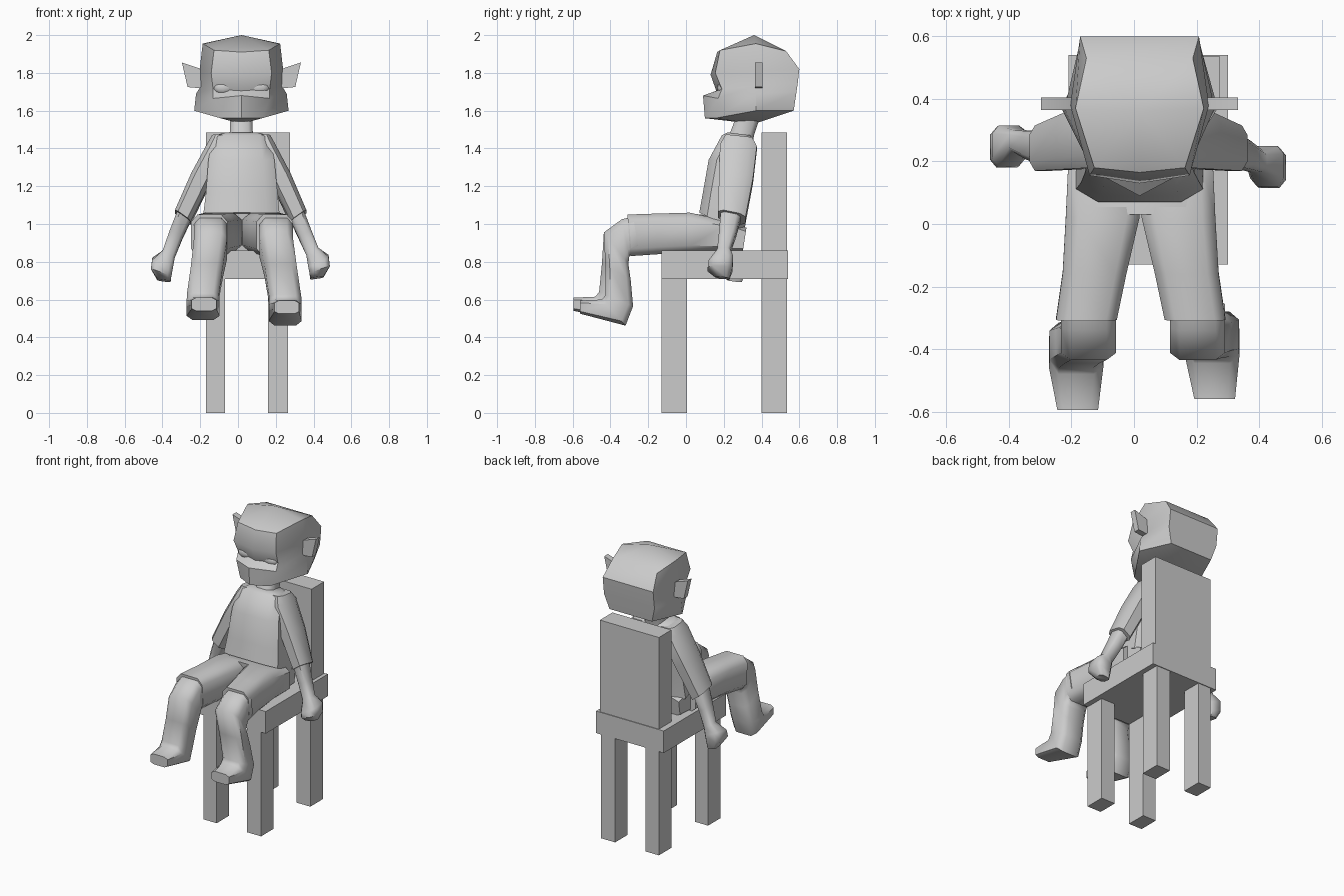
import bpy, bmesh, math

if "Cube" in bpy.data.objects:
    bpy.data.objects.remove(bpy.data.objects["Cube"])

CX = 0.018  # the figure sits slightly right of centre


def finish(name, bm, smooth=50):
    bmesh.ops.remove_doubles(bm, verts=bm.verts, dist=0.0005)
    bmesh.ops.recalc_face_normals(bm, faces=bm.faces)
    me = bpy.data.meshes.new(name)
    bm.to_mesh(me)
    bm.free()
    ob = bpy.data.objects.new(name, me)
    bpy.context.collection.objects.link(ob)
    if smooth:
        bpy.ops.object.select_all(action='DESELECT')
        ob.select_set(True)
        bpy.context.view_layer.objects.active = ob
        bpy.ops.object.shade_smooth_by_angle(angle=math.radians(smooth))
    return ob


def box(name, x0, x1, y0, y1, z0, z1):
    bm = bmesh.new()
    bmesh.ops.create_cube(bm, size=1)
    for v in bm.verts:
        v.co = ((x0 + x1) / 2 + v.co.x * (x1 - x0),
                (y0 + y1) / 2 + v.co.y * (y1 - y0),
                (z0 + z1) / 2 + v.co.z * (z1 - z0))
    return finish(name, bm, 0)


def bridge(bm, rings):
    for a, b in zip(rings, rings[1:]):
        n = len(a)
        for i in range(n):
            j = (i + 1) % n
            bm.faces.new((a[i], a[j], b[j], b[i]))


def loft(name, sections, c=0.6, smooth=50):
    """Section: x centre, half width, (y,z) front, (y,z) back, sideways tilt in z."""
    shape = [(c, -1), (1, -c), (1, c), (c, 1), (-c, 1), (-1, c), (-1, -c), (-c, -1)]
    bm = bmesh.new()
    rings = []
    for xc, hw, f, b, tilt in sections:
        ring = []
        for u, v in shape:
            t = (v + 1) / 2
            ring.append(bm.verts.new((xc + u * hw, f[0] + (b[0] - f[0]) * t,
                                      f[1] + (b[1] - f[1]) * t + u * tilt)))
        rings.append(ring)
    bridge(bm, rings)
    bm.faces.new(rings[0])
    bm.faces.new(rings[-1])
    return finish(name, bm, smooth)


# Chair
box("seat", -.21, .30, -.13, .54, .71, .86)
box("backrest", -.17, .275, .40, .535, .86, 1.485)
for xn, x0, x1 in (("left", -.17, -.07), ("right", .16, .265)):
    for yn, y0, y1 in (("front", -.13, .005), ("back", .40, .535)):
        box(f"{yn}_{xn}_chair_leg", x0, x1, y0, y1, 0, .72)

# Head: half rings from front centre round to back corner, mirrored
head_rows = [
    [(0, .10, 1.56), (.11, .155, 1.56), (.25, .37, 1.60), (.16, .57, 1.60)],
    [(0, .09, 1.68), (.15, .17, 1.665), (.24, .37, 1.69), (.19, .585, 1.70)],
    [(0, .16, 1.705), (.15, .19, 1.715), (.215, .37, 1.73), (.19, .592, 1.75)],
    [(0, .13, 1.79), (.16, .155, 1.80), (.222, .38, 1.81), (.19, .60, 1.82)],
    [(0, .165, 1.91), (.145, .18, 1.92), (.205, .37, 1.955), (.17, .53, 1.915)],
]
bm = bmesh.new()
rings = []
for row in head_rows:
    pts = row + [(-x, y, z) for x, y, z in reversed(row[1:])]
    rings.append([bm.verts.new((x + CX, y, z)) for x, y, z in pts])
bridge(bm, rings)
for ring, z in ((rings[0], 1.53), (rings[-1], 2.0)):
    tip = bm.verts.new((CX, .36, z))
    for i in range(len(ring)):
        bm.faces.new((ring[i], ring[(i + 1) % len(ring)], tip))
finish("head", bm, 38)

# Ears and eyes
for n, s in (("left", -1), ("right", 1)):
    bm = bmesh.new()
    outline = [(.18, 1.79), (.225, 1.825), (.315, 1.855), (.285, 1.725), (.18, 1.715)]
    ears = [[bm.verts.new((CX + s * x, y, z)) for x, z in outline] for y in (.365, .405)]
    bridge(bm, ears)
    for r in ears:
        bm.faces.new(r)
    finish(n + "_ear", bm, 30)

    bm = bmesh.new()
    bmesh.ops.create_uvsphere(bm, u_segments=12, v_segments=8, radius=1)
    for v in bm.verts:
        v.co = (CX + s * .095 + v.co.x * .052, .19 + v.co.y * .025, 1.72 + v.co.z * .034)
    finish(n + "_eye", bm)

# Neck and shirt
loft("neck", [(CX, .075, (.21, 1.43), (.35, 1.40), 0),
              (CX, .06, (.24, 1.50), (.36, 1.47), 0),
              (CX, .06, (.27, 1.58), (.39, 1.56), 0)])
loft("shirt", [(CX, .203, (.07, 1.06), (.31, .95), 0),
               (CX + .002, .19, (.09, 1.17), (.325, 1.12), 0),
               (CX, .175, (.12, 1.34), (.365, 1.33), 0),
               (CX, .152, (.19, 1.47), (.37, 1.42), 0),
               (CX, .10, (.22, 1.485), (.34, 1.47), 0)], .65)

# Trousers: hips and thighs
loft("hips", [(CX + .005, .19, (.32, .98), (.30, .85), 0),
              (CX + .005, .20, (.17, 1.04), (.17, .84), 0),
              (CX + .005, .205, (.03, 1.055), (.05, .85), 0)], .7)
for n, s, hip, end in (("left", -1, -.10, -.152), ("right", 1, .142, .195)):
    loft(n + "_thigh", [(hip, .11, (.20, 1.02), (.20, .85), 0),
                        (hip, .118, (.02, 1.06), (.03, .85), 0),
                        ((hip + end) / 2, .102, (-.16, 1.055), (-.15, .84), 0),
                        (end, .097, (-.31, 1.05), (-.295, .83), 0)], .65)

# Lower legs running into tilted feet
for n, knee, foot, toe, dy, dz in (("left", -.145, -.185, -.18, -.02, .03),
                                   ("right", .203, .25, .258, .015, 0)):
    loft(n + "_lower_leg", [
        (knee, .088, (-.28, 1.04), (-.25, .86), 0),
        (knee, .088, (-.34, 1.025), (-.30, .83), 0),
        (knee, .088, (-.435, .955), (-.305, .79), 0),
        ((knee + foot) / 2, .085, (-.435 + dy / 2, .79), (-.30 + dy / 2, .70), 0),
        (foot, .085, (-.44 + dy, .625 + dz / 2), (-.295 + dy, .565 + dz), 0),
        (foot, .087, (-.46 + dy, .60 + dz / 2), (-.335 + dy, .462 + dz), 0),
        (toe, .065, (-.575 + dy, .595 + dz / 2), (-.575 + dy, .525 + dz / 2), 0)], .65)

# Arms: sleeve, forearm with closed hand
for n, s, dx, hy, hz in (("left", -1, 0, .25, -.01), ("right", 1, -.01, .185, .005)):
    def at(x):
        return CX + s * (x + dx * x / .4)
    loft(n + "_sleeve", [
        (at(.105), .05, (.21, 1.475), (.35, 1.46), 0),
        (at(.13), .05, (.18, 1.41), (.375, 1.40), s * .02),
        (at(.215), .05, (.175, 1.25), (.355, 1.23), s * .025),
        (at(.31), .042, (.17, 1.05), (.315, 1.02), s * .03)], .6)
    wy = hy + .015
    loft(n + "_forearm_and_hand", [
        (at(.295), .038, (.185, 1.07), (.295, 1.05), s * .02),
        (at(.345), .034, (.5 * (wy + .24) - .045, .95), (.5 * (wy + .24) + .045, .94), s * .02),
        (at(.385), .032, (wy - .035, .85 + hz), (wy + .035, .85 + hz), s * .02),
        (at(.418), .054, (hy - .065, .79 + hz), (hy + .065, .81 + hz), s * .025),
        (at(.425), .054, (hy - .07, .755 + hz), (hy + .06, .75 + hz), s * .02),
        (at(.41), .035, (hy - .03, .715 + hz), (hy + .045, .705 + hz), s * .005)], .6)
